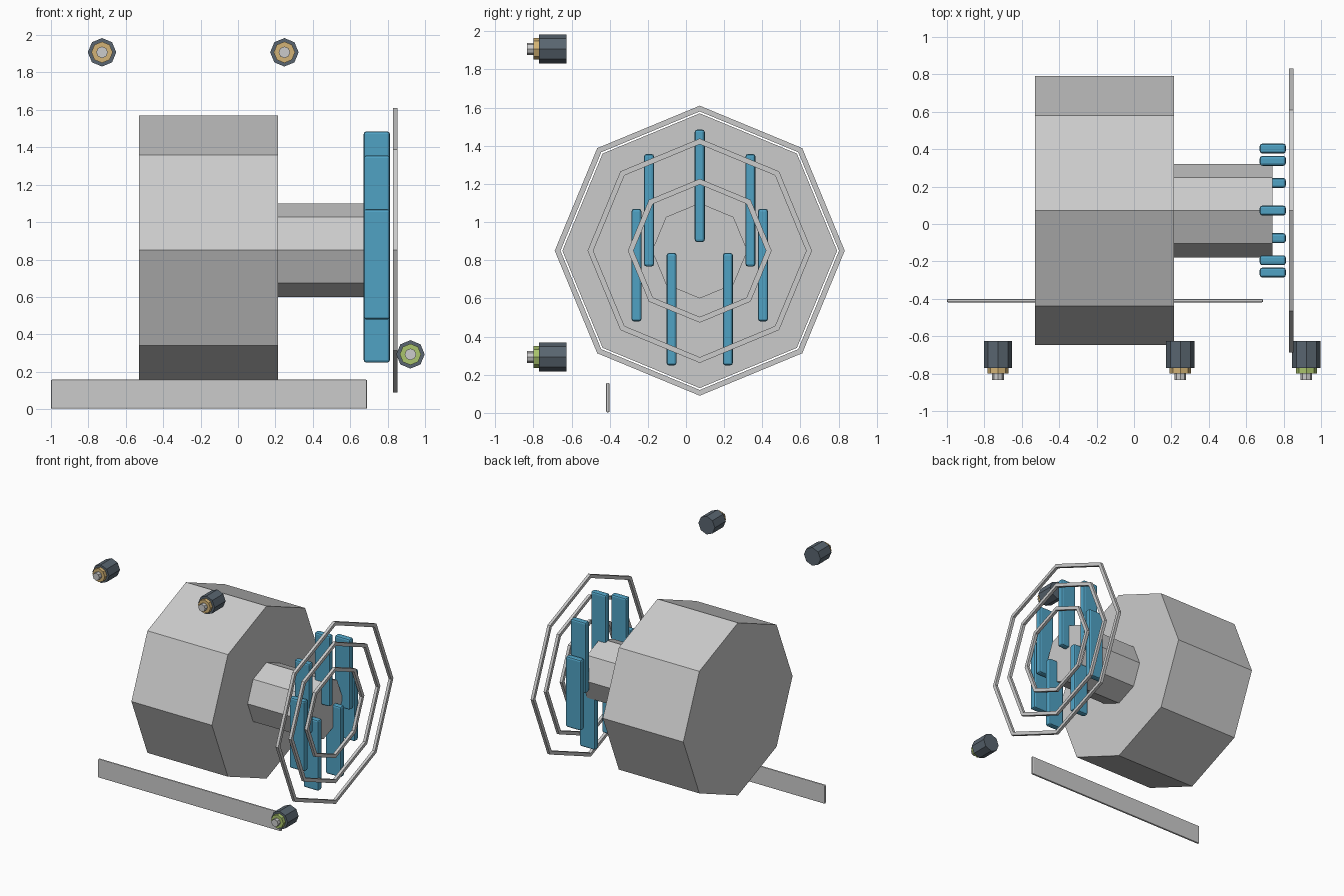
import bpy, bmesh
from math import sin, cos, tau
from mathutils import Vector

if "Cube" in bpy.data.objects:
    bpy.data.objects.remove(bpy.data.objects["Cube"])

CY, CZ = 0.072, 0.85   # motor axis


def material(name, rgb):
    m = bpy.data.materials.new(name)
    m.diffuse_color = (*rgb, 1)
    m.use_nodes = True
    m.node_tree.nodes["Principled BSDF"].inputs["Base Color"].default_value = m.diffuse_color
    return m


BLUE = material("blade_blue", (0.08, 0.36, 0.55))
SLATE = material("slate", (0.10, 0.13, 0.16))
GOLD = material("gold", (0.65, 0.45, 0.18))
GREEN = material("green", (0.40, 0.55, 0.15))


def finish(name, bm, mat):
    bmesh.ops.recalc_face_normals(bm, faces=bm.faces)
    me = bpy.data.meshes.new(name)
    bm.to_mesh(me)
    bm.free()
    ob = bpy.data.objects.new(name, me)
    bpy.context.collection.objects.link(ob)
    if mat:
        me.materials.append(mat)
    return ob


def lathe(name, centre, axis, profile, mat=None, closed=False, sides=8):
    """Spin (along, radius) points round the x or y axis; closed makes a ring."""
    bm = bmesh.new()
    loops = []
    for a, r in profile:
        loop = []
        for k in range(sides):
            u, v = r * sin(tau * k / sides), r * cos(tau * k / sides)
            p = (a, u, v) if axis == 'x' else (u, a, v)
            loop.append(bm.verts.new(Vector(centre) + Vector(p)))
        loops.append(loop)
    pairs = list(zip(loops, loops[1:]))
    if closed:
        pairs.append((loops[-1], loops[0]))
    else:
        bm.faces.new(loops[0])
        bm.faces.new(loops[-1])
    for p, q in pairs:
        for k in range(sides):
            n = (k + 1) % sides
            bm.faces.new((p[k], p[n], q[n], q[k]))
    return finish(name, bm, mat)


def box(name, centre, size, bevel, mat=None, segments=2):
    bm = bmesh.new()
    bmesh.ops.create_cube(bm, size=1)
    for v in bm.verts:
        v.co = Vector(c + s * x for c, s, x in zip(centre, size, v.co))
    ob = finish(name, bm, mat)
    mod = ob.modifiers.new("bevel", 'BEVEL')
    mod.width, mod.segments = bevel, segments
    return ob


# Motor housing and shaft
axis_point = (0, CY, CZ)
lathe("motor_housing", axis_point, 'x', [(-0.53, 0.72), (0.213, 0.72)])
lathe("shaft", axis_point, 'x', [(0.213, 0.25), (0.74, 0.25)])

# Seven upright blades placed round the shaft
for i in range(7):
    a = tau * i / 7
    box(f"blade_{i + 1}", (0.742, CY + 0.34 * sin(a), CZ + 0.34 * cos(a)),
        (0.14, 0.053, 0.59), 0.014, BLUE)

# Guard rings
for i, r in enumerate((0.76, 0.588, 0.377)):
    lathe(f"guard_ring_{i + 1}", axis_point, 'x',
          [(0.828, r - 0.03), (0.828, r), (0.852, r), (0.852, r - 0.03)], closed=True)

# Plain front plate
box("front_plate", (-0.155, -0.41, 0.08), (1.69, 0.018, 0.155), 0.006)

# Knobs: dark body, coloured collar, grey tip
for i, (x, z, colour) in enumerate(((-0.727, 1.908, GOLD), (0.248, 1.908, GOLD),
                                    (0.922, 0.293, GREEN))):
    c = (x, 0, z)
    lathe(f"knob_body_{i + 1}", c, 'y', [(-0.77, 0.076), (-0.626, 0.076)], SLATE)
    lathe(f"knob_collar_{i + 1}", c, 'y', [(-0.80, 0.057), (-0.77, 0.057)], colour)
    lathe(f"knob_tip_{i + 1}", c, 'y', [(-0.833, 0.031), (-0.80, 0.031)])
